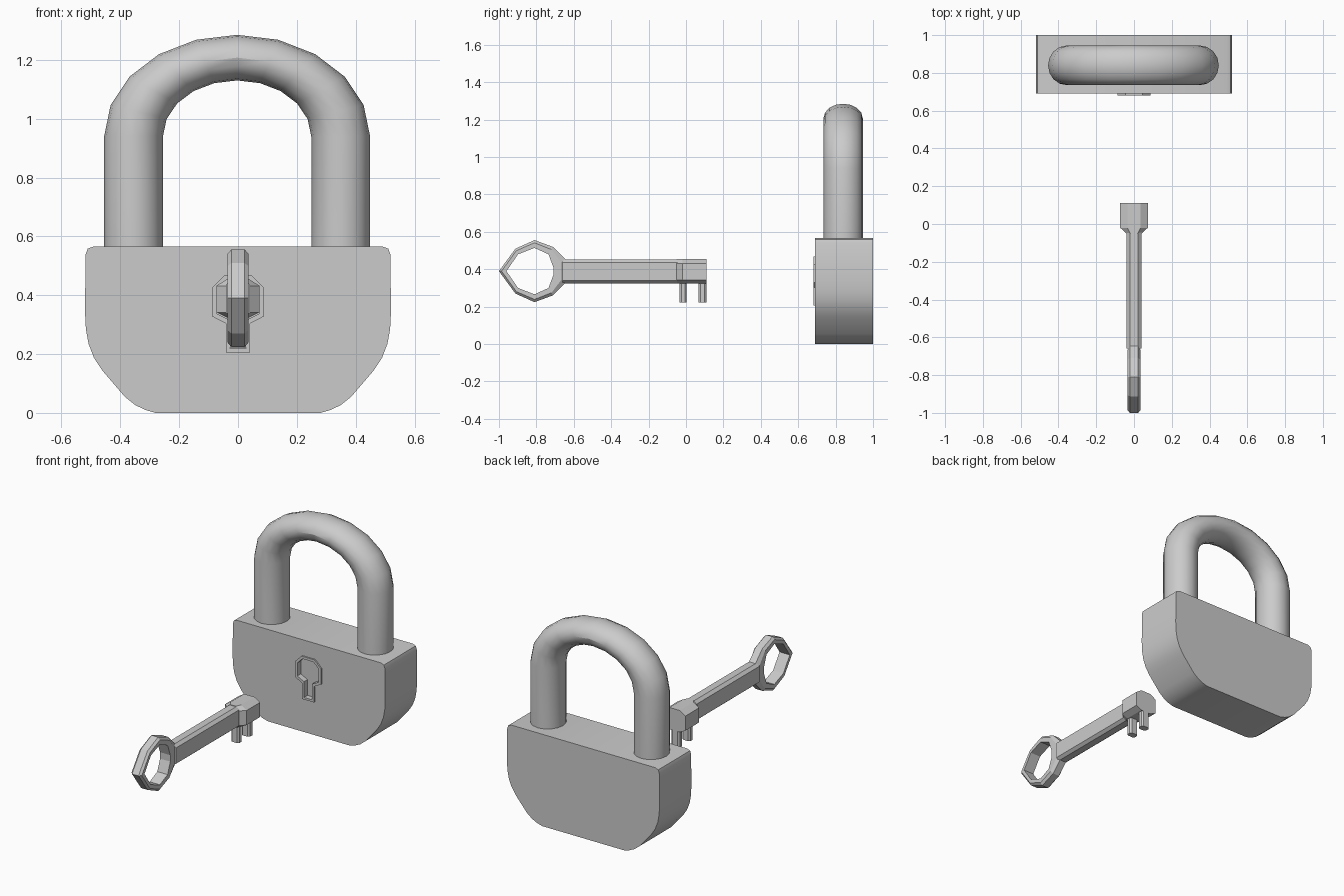
import bpy, bmesh
from math import sin, cos, pi, radians

if "Cube" in bpy.data.objects:
    bpy.data.objects.remove(bpy.data.objects["Cube"])


def loft(name, loops, closed=False, smooth=0):
    """Skin equal-length loops of 3D points; cap the ends unless closed."""
    bm = bmesh.new()
    rings = [[bm.verts.new(p) for p in loop] for loop in loops]
    n = len(rings[0])
    pairs = list(zip(rings, rings[1:])) + ([(rings[-1], rings[0])] if closed else [])
    for a, b in pairs:
        for i in range(n):
            j = (i + 1) % n
            bm.faces.new((a[i], a[j], b[j], b[i]))
    if not closed:
        bm.faces.new(rings[0])
        bm.faces.new(rings[-1])
    bmesh.ops.recalc_face_normals(bm, faces=bm.faces)
    mesh = bpy.data.meshes.new(name)
    bm.to_mesh(mesh)
    bm.free()
    ob = bpy.data.objects.new(name, mesh)
    bpy.context.collection.objects.link(ob)
    if smooth:
        bpy.ops.object.select_all(action='DESELECT')
        ob.select_set(True)
        bpy.context.view_layer.objects.active = ob
        bpy.ops.object.shade_smooth_by_angle(angle=radians(smooth))
    return ob


def mirror_x(half):
    return half + [(-x, z) for x, z in reversed(half)]


def at_y(pts, y, s=1.0):
    return [(x * s, y, z) for x, z in pts]


def at_x(pts, x):
    return [(x, y, z) for y, z in pts]


# lock body
body_half = [(0.28, 0.0), (0.315, 0.01), (0.35, 0.027), (0.385, 0.055), (0.462, 0.145),
             (0.49, 0.188), (0.508, 0.235), (0.517, 0.285), (0.52, 0.345),
             (0.518, 0.538), (0.511, 0.558), (0.49, 0.566)]
body_pts = mirror_x(body_half)
body = loft("lock_body", [at_y(body_pts, 0.69), at_y(body_pts, 1.0)])

# keyhole recess and its raised rim
rim_half = [(0.04, 0.205), (0.04, 0.303), (0.088, 0.328), (0.088, 0.425), (0.045, 0.468)]
hole_half = [(0.027, 0.218), (0.027, 0.315), (0.073, 0.338), (0.073, 0.418), (0.038, 0.453)]
mid_half = [((a + c) / 2, (b + d) / 2) for (a, b), (c, d) in zip(rim_half, hole_half)]
rim, hole, mid = mirror_x(rim_half), mirror_x(hole_half), mirror_x(mid_half)
cutter = loft("keyhole_cutter", [at_y(mid, 0.6), at_y(mid, 0.715)])
cutter.hide_render = True
cut = body.modifiers.new("keyhole", 'BOOLEAN')
cut.operation = 'DIFFERENCE'
cut.object = cutter
bpy.context.view_layer.objects.active = body
bpy.ops.object.modifier_apply(modifier=cut.name)
bpy.data.objects.remove(cutter)
body.select_set(True)
bpy.ops.object.shade_smooth_by_angle(angle=radians(25))
loft("keyhole_rim", [at_y(rim, 0.72), at_y(rim, 0.681), at_y(hole, 0.681), at_y(hole, 0.72)],
     closed=True)

# shackle: straight legs and an arch that thins toward the top
path = [(-0.452, 0.53, -0.252, 0.53)]
for k in range(11):
    t = pi - pi * k / 10
    path.append((0.452 * cos(t), 0.94 + 0.345 * sin(t), 0.252 * cos(t), 0.94 + 0.19 * sin(t)))
path.append((0.452, 0.53, 0.252, 0.53))
SIDES = 16
rings = []
for ox, oz, ix, iz in path:
    ring = []
    for i in range(SIDES):
        a = 2 * pi * i / SIDES
        ring.append(((ox + ix) / 2 + (ox - ix) / 2 * cos(a) - 0.003,
                     0.84 + 0.105 * sin(a),
                     (oz + iz) / 2 + (oz - iz) / 2 * cos(a)))
    rings.append(ring)
loft("shackle", rings, smooth=30)

# key bow: bevelled ring, profile mirrored about the key axis
AXIS = 0.39


def mirror_z(half):
    return half + [(y, 2 * AXIS - z) for y, z in reversed(half[1:])]


outer = mirror_z([(-1.0, AXIS), (-0.912, 0.51), (-0.81, 0.556), (-0.71, 0.519), (-0.645, 0.453)])
inner = mirror_z([(-0.96, AXIS), (-0.898, 0.48), (-0.81, 0.514), (-0.735, 0.48), (-0.709, 0.41)])
bevel = [(a + (c - a) * 0.35, b + (d - b) * 0.35) for (a, b), (c, d) in zip(outer, inner)]
loft("key_bow", [at_x(outer, -0.022), at_x(outer, 0.022), at_x(bevel, 0.035),
                 at_x(inner, 0.035), at_x(inner, -0.035), at_x(bevel, -0.035)], closed=True)

# key shaft and wider head
shaft = mirror_x([(0.022, 0.325), (0.04, 0.34), (0.04, 0.437), (0.022, 0.453)])
loft("key_shaft", [at_y(shaft, -0.66), at_y(shaft, -0.03)])
head = mirror_x([(0.035, 0.323), (0.073, 0.342), (0.073, 0.432), (0.035, 0.456)])
loft("key_head", [at_y(head, -0.05, 0.55), at_y(head, -0.02), at_y(head, 0.11)])

# key teeth: short chamfered posts under the head
for name, y0, y1 in (("key_tooth_rear", -0.035, 0.004), ("key_tooth_tip", 0.068, 0.11)):
    c = 0.01
    post = [(-0.028, y0 + c), (-0.028 + c, y0), (0.028 - c, y0), (0.028, y0 + c),
            (0.028, y1 - c), (0.028 - c, y1), (-0.028 + c, y1), (-0.028, y1 - c)]
    loft(name, [[(x, y, z) for x, y in post] for z in (0.222, 0.345)])
